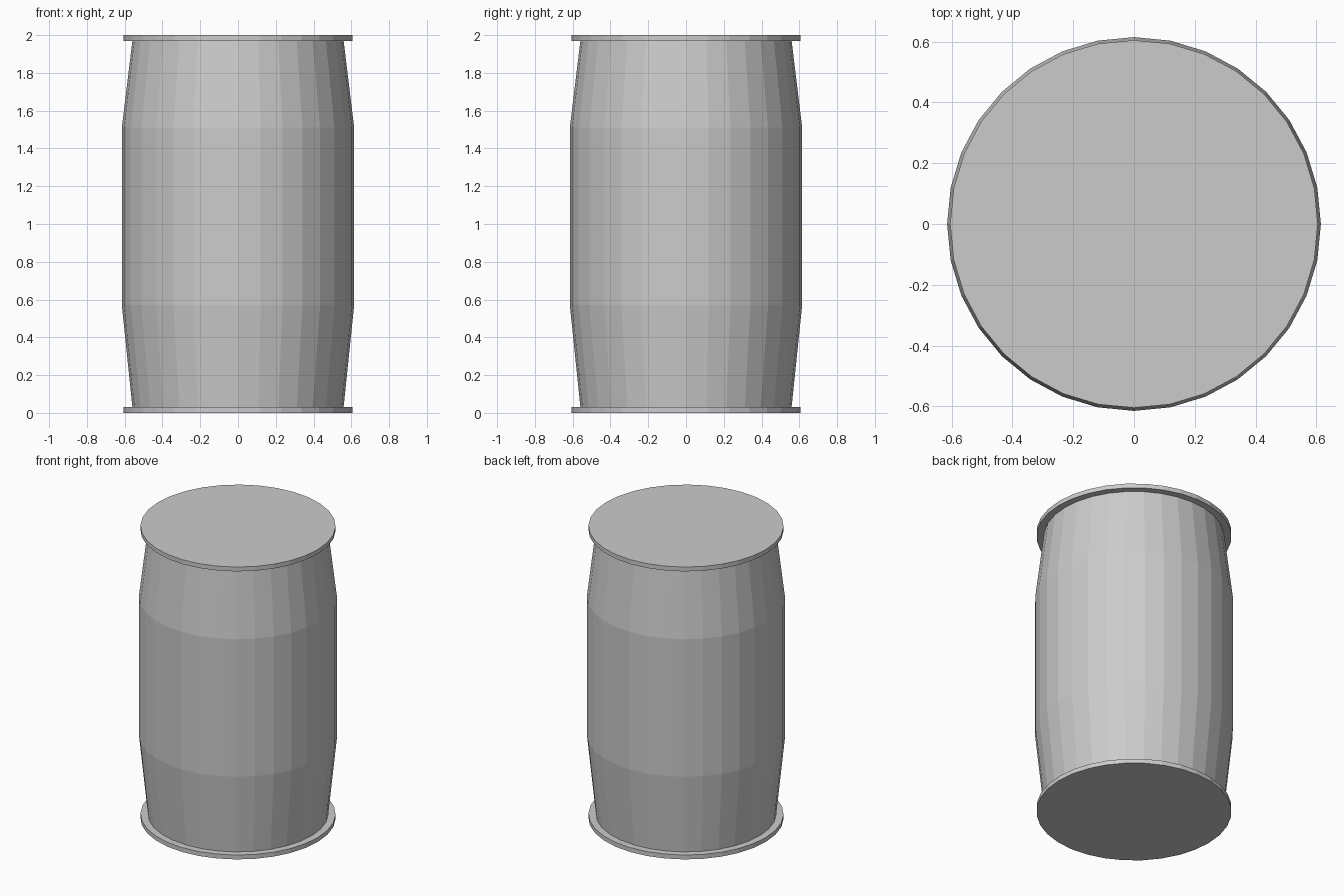
import bpy, bmesh
from math import cos, sin, tau

if "Cube" in bpy.data.objects:
    bpy.data.objects.remove(bpy.data.objects["Cube"])

SIDES = 32


def lathe(name, profile):
    """Closed, flat-shaded solid turned around z from (radius, z) points."""
    bm = bmesh.new()
    rings = [[bm.verts.new((r * cos(tau * i / SIDES), r * sin(tau * i / SIDES), z))
              for i in range(SIDES)] for r, z in profile]
    for low, high in zip(rings, rings[1:]):
        for i in range(SIDES):
            j = (i + 1) % SIDES
            bm.faces.new((low[i], low[j], high[j], high[i]))
    bm.faces.new(rings[0][::-1])
    bm.faces.new(rings[-1])
    mesh = bpy.data.meshes.new(name)
    bm.to_mesh(mesh)
    bm.free()
    obj = bpy.data.objects.new(name, mesh)
    bpy.context.collection.objects.link(obj)
    return obj


# Barrel wall: straight middle, tapered ends tucked slightly into the lids
lathe("barrel_body", [(0.558, 0.02), (0.615, 0.57), (0.615, 1.51), (0.558, 1.98)])

# Thin overhanging discs at both ends
for name, z in (("bottom_lid", 0.0), ("top_lid", 1.97)):
    lathe(name, [(0.605, z), (0.605, z + 0.03)])
